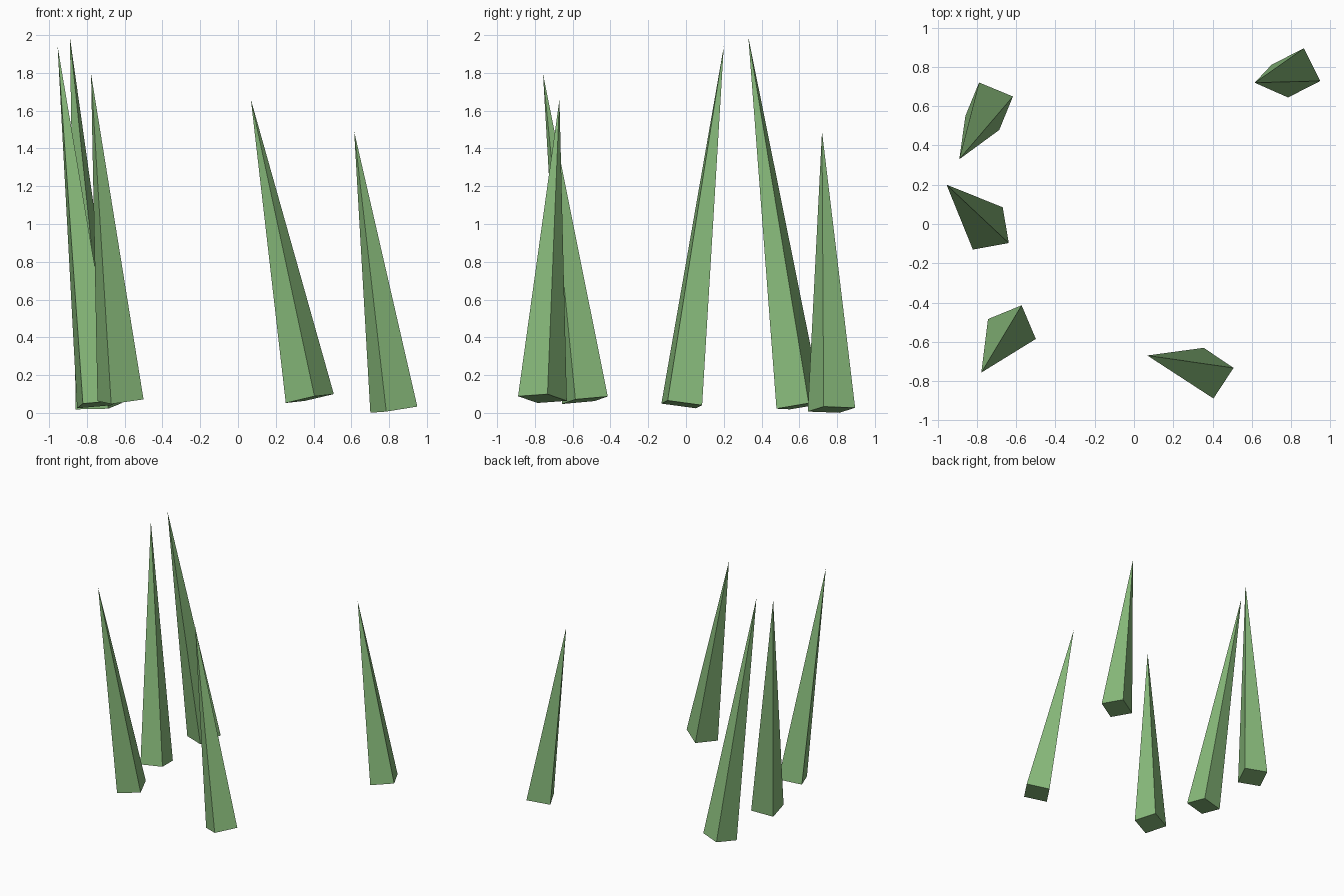
import bpy, bmesh
from mathutils import Vector, Matrix

if "Cube" in bpy.data.objects:
    bpy.data.objects.remove(bpy.data.objects["Cube"])

green = bpy.data.materials.new("leaf_green")
green.diffuse_color = (0.25, 0.5, 0.2, 1)
green.use_nodes = True
green.node_tree.nodes["Principled BSDF"].inputs["Base Color"].default_value = green.diffuse_color

RADIUS = 0.132  # half diagonal of every square base


def spike(name, tip, base, corner_xy):
    """Four-sided pyramid from base centre to tip, one base corner turned toward corner_xy."""
    tip, base = Vector(tip), Vector(base)
    axis = tip - base
    z = axis.normalized()
    side = Vector((corner_xy[0] - base.x, corner_xy[1] - base.y, 0))
    x = (side - z * side.dot(z)).normalized()
    frame = Matrix((x, z.cross(x), z)).transposed().to_4x4()

    bm = bmesh.new()
    angle = Vector((0, 0, axis.length / 2))
    bmesh.ops.create_cone(bm, cap_ends=True, segments=4, radius1=RADIUS, radius2=0,
                          depth=axis.length, matrix=Matrix.Translation(angle))
    # weld the tip and drop any zero-size cap
    bmesh.ops.remove_doubles(bm, verts=bm.verts, dist=1e-5)
    bmesh.ops.recalc_face_normals(bm, faces=bm.faces)
    mesh = bpy.data.meshes.new(name)
    bm.to_mesh(mesh)
    bm.free()
    mesh.materials.append(green)
    obj = bpy.data.objects.new(name, mesh)
    obj.matrix_world = Matrix.Translation(base) @ frame
    bpy.context.collection.objects.link(obj)


# Five leaning grass blades: tip, base centre, one base corner seen from above
blades = [
    ((0.615, 0.72, 1.49), (0.825, 0.77, 0.017), (0.95, 0.73)),
    ((-0.89, 0.33, 1.99), (-0.738, 0.60, 0.035), (-0.62, 0.65)),
    ((-0.955, 0.20, 1.94), (-0.745, -0.0225, 0.045), (-0.67, 0.085)),
    ((-0.778, -0.757, 1.795), (-0.622, -0.535, 0.067), (-0.50, -0.585)),
    ((0.068, -0.67, 1.66), (0.38, -0.76, 0.076), (0.51, -0.735)),
]
for i, (tip, base, corner) in enumerate(blades, 1):
    spike(f"grass_blade_{i}", tip, base, corner)
